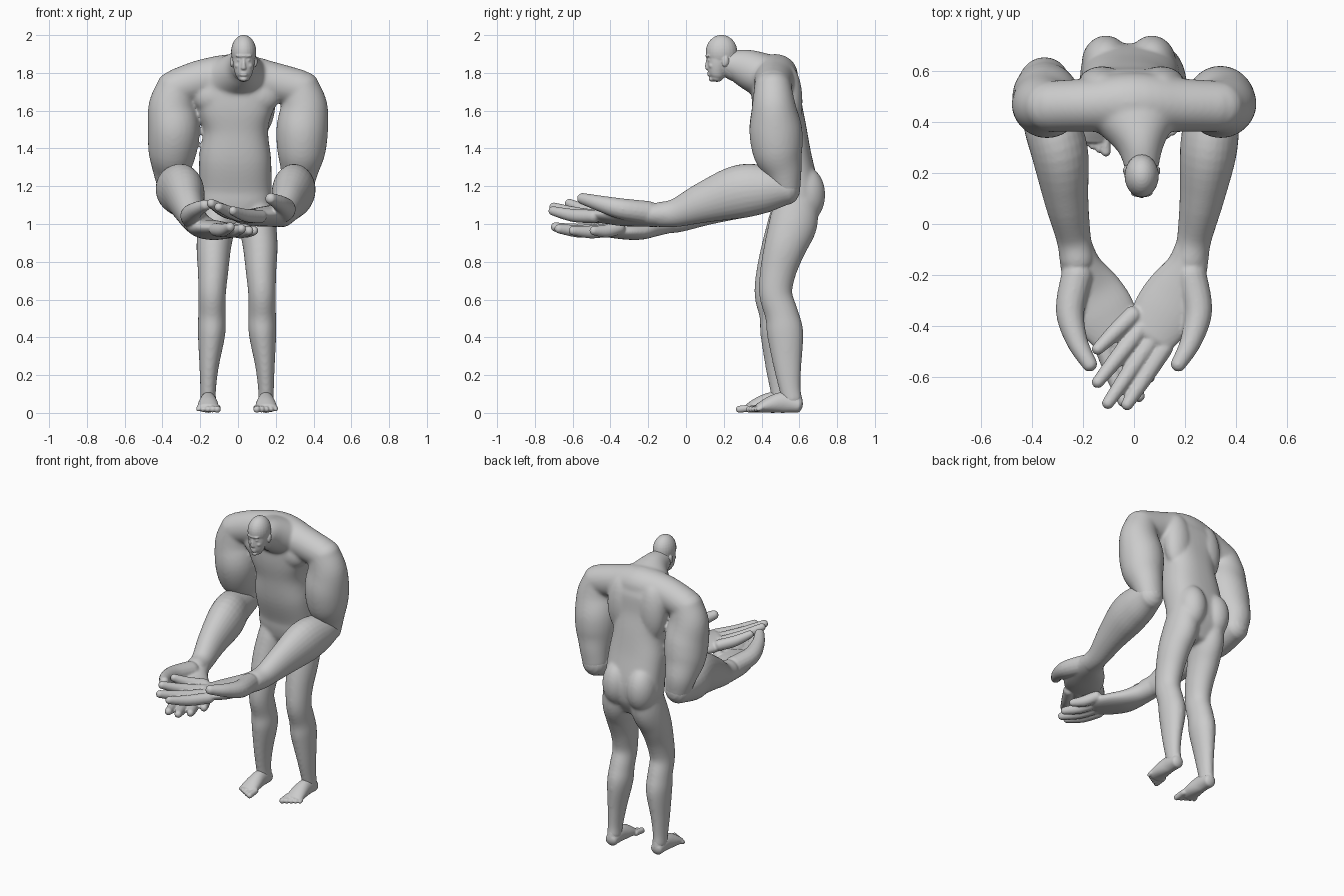
import bpy, bmesh, math
from mathutils import Vector, Matrix


def spline(secs, steps=5):
    """Smoothly interpolate a list of cross-sections (x, y, z, ru, rv)."""
    out = []
    for i in range(len(secs) - 1):
        p = [secs[max(0, min(len(secs) - 1, i + k))] for k in (-1, 0, 1, 2)]
        for s in range(steps):
            t = s / steps
            out.append([0.5 * (2 * b + (c - a) * t + (2 * a - 5 * b + 4 * c - d) * t * t
                               + (3 * b - a - 3 * c + d) * t ** 3) for a, b, c, d in zip(*p)])
    return out + [list(secs[-1])]


def loft(bm, secs, ref=(1, 0, 0), power=2.0, n=28, cap=0.9):
    """Rounded-end tube through elliptical sections; ref is the ru direction."""
    ss = spline(secs)
    ps = [Vector(s[:3]) for s in ss]
    ref = Vector(ref)
    rings = []

    def ring(c, t, ru, rv):
        u = (ref - t * ref.dot(t)).normalized()
        v = t.cross(u)
        vs = []
        for k in range(n):
            a = 2 * math.pi * k / n
            ca, sa = math.cos(a), math.sin(a)
            x = math.copysign(abs(ca) ** (2 / power), ca)
            y = math.copysign(abs(sa) ** (2 / power), sa)
            vs.append(bm.verts.new(c + u * ru * x + v * rv * y))
        rings.append(vs)

    last = len(ss) - 1
    for i, s in enumerate(ss):
        t = (ps[min(i + 1, last)] - ps[max(i - 1, 0)]).normalized()
        r = min(s[3], s[4]) * cap
        angs = [0]
        if i == 0:
            angs = [-85, -65, -40, -20, 0]
        elif i == last:
            angs = [0, 20, 40, 65, 85]
        for a in angs:
            a = math.radians(a)
            ring(ps[i] + t * r * math.sin(a), t, s[3] * math.cos(a), s[4] * math.cos(a))
    for a, b in zip(rings, rings[1:]):
        for k in range(n):
            bm.faces.new((a[k], a[(k + 1) % n], b[(k + 1) % n], b[k]))
    bm.faces.new(rings[0][::-1])
    bm.faces.new(rings[-1])


def ball(bm, c, r, rx=0):
    m = Matrix.Translation(c) @ Matrix.Rotation(math.radians(rx), 4, 'X') @ Matrix.Diagonal((*r, 1))
    bmesh.ops.create_uvsphere(bm, u_segments=24, v_segments=16, radius=1, matrix=m)


def finish(bm, name, voxel, smooth):
    """Fuse the overlapping volumes into one smooth skin."""
    bmesh.ops.recalc_face_normals(bm, faces=bm.faces)
    me = bpy.data.meshes.new(name)
    bm.to_mesh(me)
    bm.free()
    ob = bpy.data.objects.new(name, me)
    bpy.context.collection.objects.link(ob)
    rm = ob.modifiers.new("fuse", 'REMESH')
    rm.mode = 'VOXEL'
    rm.voxel_size = voxel
    rm.use_smooth_shade = True
    sm = ob.modifiers.new("soften", 'SMOOTH')
    sm.factor = 0.5
    sm.iterations = smooth


def leg_point(s, x, y, z, *r):
    dy = 0 if s > 0 else -0.055 * max(0, 1 - z / 1.15)     # left leg stands further forward
    return (s * x - (0.01 if s < 0 else 0), y + dy, z, *r)


def leg(bm, s):
    loft(bm, [leg_point(s, *p) for p in (
        (.148, .562, .07, .042, .054), (.148, .55, .13, .042, .058), (.143, .537, .25, .052, .075),
        (.13, .525, .42, .073, .097), (.128, .507, .52, .073, .089), (.127, .475, .63, .073, .088),
        (.122, .488, .75, .081, .096), (.118, .525, .88, .092, .112), (.103, .567, 1.0, .098, .128),
        (.09, .588, 1.12, .092, .115))])


def foot(bm, s):
    loft(bm, [leg_point(s, *p) for p in (
        (.148, .552, .13, .032, .046), (.148, .558, .09, .037, .052), (.148, .568, .05, .036, .052))], cap=.4)
    loft(bm, [leg_point(s, *p) for p in (
        (.148, .594, .04, .04, .04), (.148, .52, .055, .043, .055), (.148, .45, .045, .053, .045),
        (.15, .385, .026, .058, .025))], cap=.6)
    for k in range(5):
        x, r = .1 + .025 * k, .019 - .0018 * k
        loft(bm, [leg_point(s, x, .40, .026, r, r), leg_point(s, x, .335 + .012 * k, .019, r, r)], n=12)


def elbow(s):
    return (.025, .04) if s < 0 else (0, 0)


def upper_arm(bm, s):
    ex, ey = elbow(s)
    loft(bm, [(s * x, y, z, a, b) for x, y, z, a, b in (
        (.33, .46, 1.72, .103, .1), (.35, .465, 1.62, .125, .117), (.34, .475, 1.5, .137, .14),
        (.335 + ex / 2, .487 + ey / 2, 1.38, .127, .132), (.325 + ex, .515 + ey, 1.28, .1, .1),
        (.315 + ex, .53 + ey, 1.2, .085, .078))])


def forearm_and_hand(bm, s):
    left = s < 0
    ex, ey = elbow(s)
    low, drop = (.03, .07) if left else (0, 0)
    loft(bm, [(s * x, y, z, a, b) for x, y, z, a, b in (
        (.315 + ex, .53 + ey, 1.19, .084, .09), (.305 + ex, .42, 1.185, .106, .126),
        (.29, .28, 1.17, .111, .141), (.265, .1, 1.115 - low / 2, .087, .109),
        (.237, -.05, 1.06 - low, .068, .076), (.222, -.14, 1.05 - low, .066, .066))])
    loft(bm, [(s * x, y, z, a, b) for x, y, z, a, b in (
        (.236, -.06, 1.055 - low, .064, .066), (.21, -.16, 1.047 - low - drop / 4, .08, .062),
        (.165, -.26, 1.043 - drop, .115, .055), (.115, -.35, 1.04 - drop, .123, .049),
        (.065, -.43, 1.04 - drop, .104, .038))], ref=(s * .8, -.6, .12))
    # fingers: four roots and four tips, the left ones tucked below the right hand
    roots = (-.005, -.355, 1.05), (.03, -.405, 1.04), (.073, -.45, 1.038), (.118, -.485, 1.04)
    if left:
        tips = (-.085, -.49, .965), (-.06, -.60, .965), (-.02, -.675, .975), (.04, -.695, .985)
    else:
        tips = (-.143, -.49, 1.11), (-.143, -.62, 1.11), (-.103, -.702, 1.09), (-.028, -.707, 1.07)
    for a, b in zip(roots, tips):
        a = Vector((s * a[0], a[1], a[2] - drop))
        b = Vector((s * b[0], *b[1:]))
        m = a.lerp(b, .5) - Vector((0, 0, .01))
        loft(bm, [(*a, .036, .036), (*m, .035, .033), (*b, .025, .024)], ref=(0, 0, 1), n=14)
    # thumb
    loft(bm, [(s * x, y, z - drop * .5, r, r) for x, y, z, r in (
        (.222, -.2, 1.06, .062), (.25, -.34, 1.08, .056), (.222, -.46, 1.11, .042),
        (.172, -.55, 1.135, .03))], ref=(0, 0, 1), n=16)


# ---- body: torso, shoulders, neck, upper arms, legs ----
bm = bmesh.new()
torso = [((x0 + x1) / 2, (y0 + y1) / 2, z, (x1 - x0) / 2, (y1 - y0) / 2) for z, x0, x1, y0, y1 in (
    (.98, -.1, .08, .5, .65), (1.05, -.18, .15, .46, .69), (1.12, -.21, .178, .445, .705),
    (1.2, -.207, .178, .435, .7), (1.35, -.205, .175, .39, .665), (1.5, -.185, .16, .37, .638),
    (1.62, -.225, .195, .35, .615), (1.74, -.26, .24, .35, .605), (1.8, -.2, .18, .37, .59))]
loft(bm, torso, power=2.5, n=40, cap=.4)
loft(bm, [(-.33, .46, 1.72, .1, .098), (-.18, .465, 1.765, .105, .108), (0, .475, 1.785, .118, .115),
          (.18, .465, 1.752, .105, .106), (.33, .46, 1.718, .1, .098)], ref=(0, 1, 0), cap=.5)
loft(bm, [(.03, .215, 1.85, .065, .065), (.025, .3, 1.83, .092, .098), (.01, .4, 1.79, .165, .118),
          (-.01, .47, 1.755, .22, .13)], cap=.4)
for s in (-1, 1):
    leg(bm, s)
    upper_arm(bm, s)
    ball(bm, (s * .09 - .02, .63, 1.155), (.095, .108, .15))       # buttocks
    ball(bm, (s * .11 - .01, .43, 1.68), (.125, .075, .1))         # chest
    ball(bm, (s * .115 - .01, .545, 1.65), (.095, .072, .19))      # upper back
finish(bm, "body", .009, 14)

# ---- forearms with hands, feet ----
for s, side in ((-1, "left"), (1, "right")):
    bm = bmesh.new()
    forearm_and_hand(bm, s)
    finish(bm, side + "_forearm_and_hand", .0065, 7)
    bm = bmesh.new()
    foot(bm, s)
    finish(bm, side + "_foot", .005, 3)

# ---- head ----
bm = bmesh.new()
ball(bm, (.03, .188, 1.91), (.067, .084, .091))                     # skull
loft(bm, [(.03, .18, 1.9, .06, .068), (.03, .168, 1.84, .056, .056), (.03, .163, 1.79, .044, .044),
          (.03, .16, 1.772, .032, .032)], cap=.6)                   # face and jaw
ball(bm, (.03, .119, 1.89), (.044, .016, .01))                      # brow
loft(bm, [(.03, .12, 1.88, .008, .01), (.03, .113, 1.845, .01, .012),
          (.03, .114, 1.826, .015, .012)], n=12)                    # nose
for z in (1.80, 1.788):
    ball(bm, (.03, .125, z), (.021, .012, .006))                    # lips
ball(bm, (.03, .136, 1.768), (.02, .016, .014))                     # chin
for s in (-1, 1):
    ball(bm, (.03 + s * .024, .123, 1.868), (.012, .009, .008))     # eyes
    ball(bm, (.03 + s * .03, .138, 1.838), (.018, .018, .016))      # cheeks
    ball(bm, (.03 + s * .064, .208, 1.86), (.009, .016, .028), -15) # ears
loft(bm, [(.03, .19, 1.87, .055, .06), (.028, .25, 1.84, .07, .078), (.025, .3, 1.83, .08, .09)], cap=.3)
finish(bm, "head", .0045, 4)
